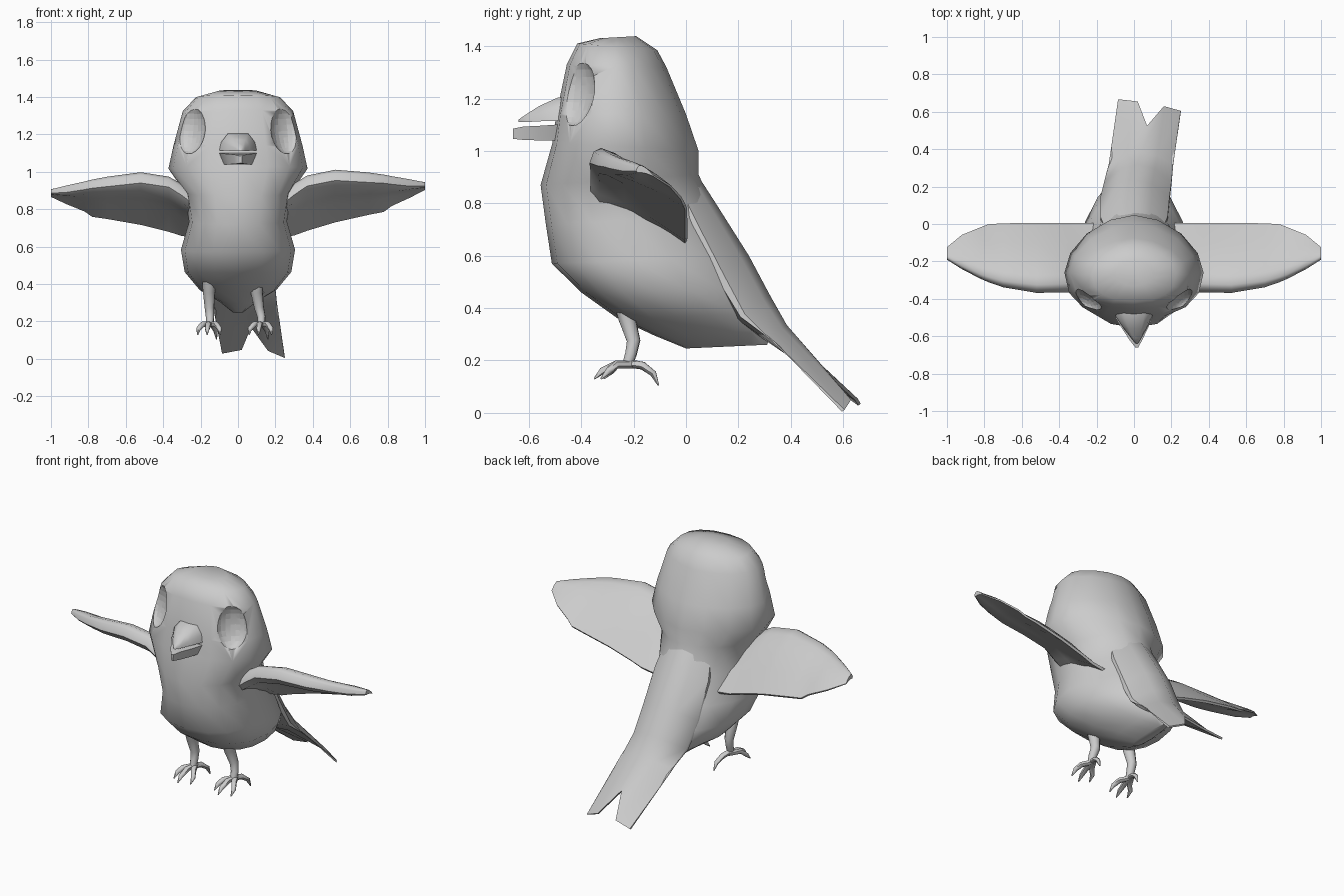
import bpy, bmesh, math
from mathutils import Vector

if "Cube" in bpy.data.objects:
    bpy.data.objects.remove(bpy.data.objects["Cube"])


def smooth(ob, angle=35):
    bpy.ops.object.select_all(action='DESELECT')
    ob.select_set(True)
    bpy.context.view_layer.objects.active = ob
    bpy.ops.object.shade_smooth_by_angle(angle=math.radians(angle))


def loft(name, rings, angle=35):
    """Skin closed rings of equal length and cap both ends."""
    bm = bmesh.new()
    vs = [[bm.verts.new(p) for p in r] for r in rings]
    n = len(rings[0])
    for a, b in zip(vs, vs[1:]):
        for i in range(n):
            j = (i + 1) % n
            bm.faces.new((a[i], a[j], b[j], b[i]))
    bm.faces.new(vs[0])
    bm.faces.new(vs[-1])
    bmesh.ops.recalc_face_normals(bm, faces=bm.faces)
    me = bpy.data.meshes.new(name)
    bm.to_mesh(me)
    bm.free()
    ob = bpy.data.objects.new(name, me)
    bpy.context.collection.objects.link(ob)
    smooth(ob, angle)
    return ob


def tube(name, path, radii, sides=7):
    """Tapered limb along a path of points."""
    pts = [Vector(p) for p in path]
    rings = []
    for i, p in enumerate(pts):
        d = (pts[min(i + 1, len(pts) - 1)] - pts[max(i - 1, 0)]).normalized()
        u = d.cross(Vector((1, 0.3, 0.1))).normalized()
        v = d.cross(u)
        rings.append([p + radii[i] * (u * math.cos(a) + v * math.sin(a))
                      for a in [2 * math.pi * k / sides for k in range(sides)]])
    return loft(name, rings, 60)


# Head and body: front y, front z, back y, back z, half width, widest y
BODY = [(-.33, 1.43, -.19, 1.438, .10, -.26), (-.415, 1.41, -.11, 1.385, .225, -.27),
        (-.455, 1.33, -.075, 1.32, .295, -.27), (-.495, 1.14, .0, 1.14, .345, -.26),
        (-.51, 1.03, .048, 1.00, .372, -.26), (-.555, .87, .048, .91, .285, -.24),
        (-.535, .72, .12, .75, .262, -.22), (-.512, .57, .20, .60, .305, -.20),
        (-.40, .46, .27, .47, .285, -.12), (-.26, .36, .32, .38, .205, -.03),
        (-.12, .295, .33, .32, .10, .08), (.0, .246, .31, .26, .03, .12)]


def body_ring(fy, fz, by, bz, w, cy, n=16):
    ring = []
    for k in range(n):
        a = 2 * math.pi * k / n
        s, c = math.sin(a), math.cos(a)
        e = .87 if s < 0 else 1.12
        y = cy + (cy - fy if s < 0 else by - cy) * math.copysign(abs(s) ** e, s)
        x = w * math.copysign(abs(c) ** e, c)
        ring.append((x, y, fz + (bz - fz) * (y - fy) / (by - fy)))
    return ring


body = loft("body", [body_ring(*r) for r in BODY], 55)

# Eye sockets cut as hollows
for s in (-1, 1):
    bpy.ops.mesh.primitive_uv_sphere_add(segments=20, ring_count=12, location=(s * .255, -.425, 1.225))
    cut = bpy.context.object
    cut.name = "eye_socket_cutter"
    cut.scale = (.095, .06, .13)
    cut.rotation_euler = (math.radians(-8), 0, s * math.radians(42))
    bpy.ops.object.shade_smooth()
    cut.hide_render = True
    cut.hide_set(True)
    m = body.modifiers.new("eye_socket", 'BOOLEAN')
    m.operation = 'DIFFERENCE'
    m.object = cut

# Back and tail: top y, top z, left x, right x, edge drop, underside depth
TAIL = [(.03, .93, -.15, .15, .08, .14), (.12, .79, -.18, .18, .10, .16), (.24, .60, -.18, .19, .12, .17),
        (.32, .45, -.16, .20, .12, .16), (.385, .335, -.135, .21, .085, .10)]
INWARD = Vector((0, -.8, -.6))
rings = []
for y, z, xl, xr, drop, deep in TAIL:
    us = (-1, -.5, 0, .5, 1)
    mid = [Vector(((xl + xr) / 2 + u * (xr - xl) / 2, y, z)) for u in us]
    top = [p + INWARD * drop * u * u for p, u in zip(mid, us)]
    under = [p + INWARD * (deep - .02 * u * u) for p, u in zip(mid, us)]
    rings.append(top + under[::-1])
tips = [Vector(p) for p in ((-.085, .667, .035), (.02, .655, .055), (.07, .525, .175),
                            (.16, .63, .05), (.25, .605, .012))]
rings.append(tips + [p + INWARD * .012 for p in reversed(tips)])
loft("tail", rings, 45)

# Beak halves: profile scaled along steps of y, x scale, z scale, z origin, profile origin, x shift
upper = [(-.10, 1.115), (-.09, 1.16), (-.055, 1.205), (.055, 1.205), (.09, 1.16), (.10, 1.115)]
lower = [(-.10, 1.10), (-.075, 1.04), (.075, 1.04), (.10, 1.10)]


def beak(name, prof, steps):
    loft(name, [[(x * s + dx, y, z0 + (z - zr) * t) for x, z in prof]
                for y, s, t, z0, zr, dx in steps], 60)


beak("upper_beak", upper, [(-.45, 1, 1, 1.115, 1.115, 0), (-.49, 1, .98, 1.115, 1.115, 0),
                           (-.56, .6, .65, 1.113, 1.115, .006), (-.61, .27, .33, 1.11, 1.115, .012),
                           (-.64, .06, .1, 1.11, 1.115, .015)])
beak("lower_beak", lower, [(-.45, 1, 1, 1.04, 1.04, 0), (-.50, 1, 1, 1.04, 1.04, 0),
                           (-.56, .68, .93, 1.04, 1.04, .005), (-.62, .34, .85, 1.042, 1.04, .01),
                           (-.66, .08, .65, 1.046, 1.04, .015)])

# Wings: x, leading y z, trailing y z, thickness; the right wing is held a little higher
RIBS = [(.20, -.345, .85, 0, .65, .09), (.30, -.345, .925, 0, .665, .085), (.37, -.345, .97, 0, .69, .08),
        (.52, -.35, 1.0, 0, .735, .08), (.70, -.325, .985, 0, .775, .07), (.78, -.30, .975, -.005, .79, .06),
        (.82, -.285, .967, -.02, .82, .055), (.92, -.235, .95, -.06, .865, .045), (1.0, -.185, .938, -.125, .905, .025)]
SECTION = ((0, -.05), (.03, .3), (.15, .5), (.35, .55), (.65, .4), (1, .1),
           (1, -.08), (.6, -.2), (.38, -.4), (.15, -.75), (.03, -.6))
for side, s, tilt in (("right", 1, 0), ("left", -1, .05)):
    rings = []
    for x, ly, lz, ty, tz, th in RIBS:
        lead, trail = Vector((s * x, ly, lz)), Vector((s * x, ty, tz))
        ch = trail - lead
        nrm = Vector((0, -ch.z, ch.y)).normalized()
        ring = [lead + ch * t + nrm * th * o for t, o in SECTION]
        for p in ring:
            p.z -= tilt * max(0, x - .25)
        rings.append(ring)
    loft(side + "_wing", rings, 50)

# Legs and toes
for side, hip, ankle in (("left", -.155, -.15), ("right", .10, .125)):
    tube(side + "_leg", [(hip, -.245, .45), (hip, -.225, .36), ((hip + ankle) / 2, -.2, .275),
                         (ankle, -.21, .225), (ankle, -.225, .18)], [.04, .034, .027, .023, .02], 8)
    for i, (dx, reach) in enumerate(((-.065, -.315), (-.015, -.35), (.055, -.325))):
        tube(f"{side}_front_toe_{i + 1}", [(ankle, -.2, .185), (ankle + dx * .6, -.265, .185),
             (ankle + dx * .95, reach + .03, .16), (ankle + dx, reach, .13)], [.016, .016, .013, .003], 6)
    tube(side + "_back_toe", [(ankle, -.225, .19), (ankle + .015, -.165, .18), (ankle + .03, -.125, .15),
                              (ankle + .035, -.105, .105)], [.016, .016, .013, .003], 6)
